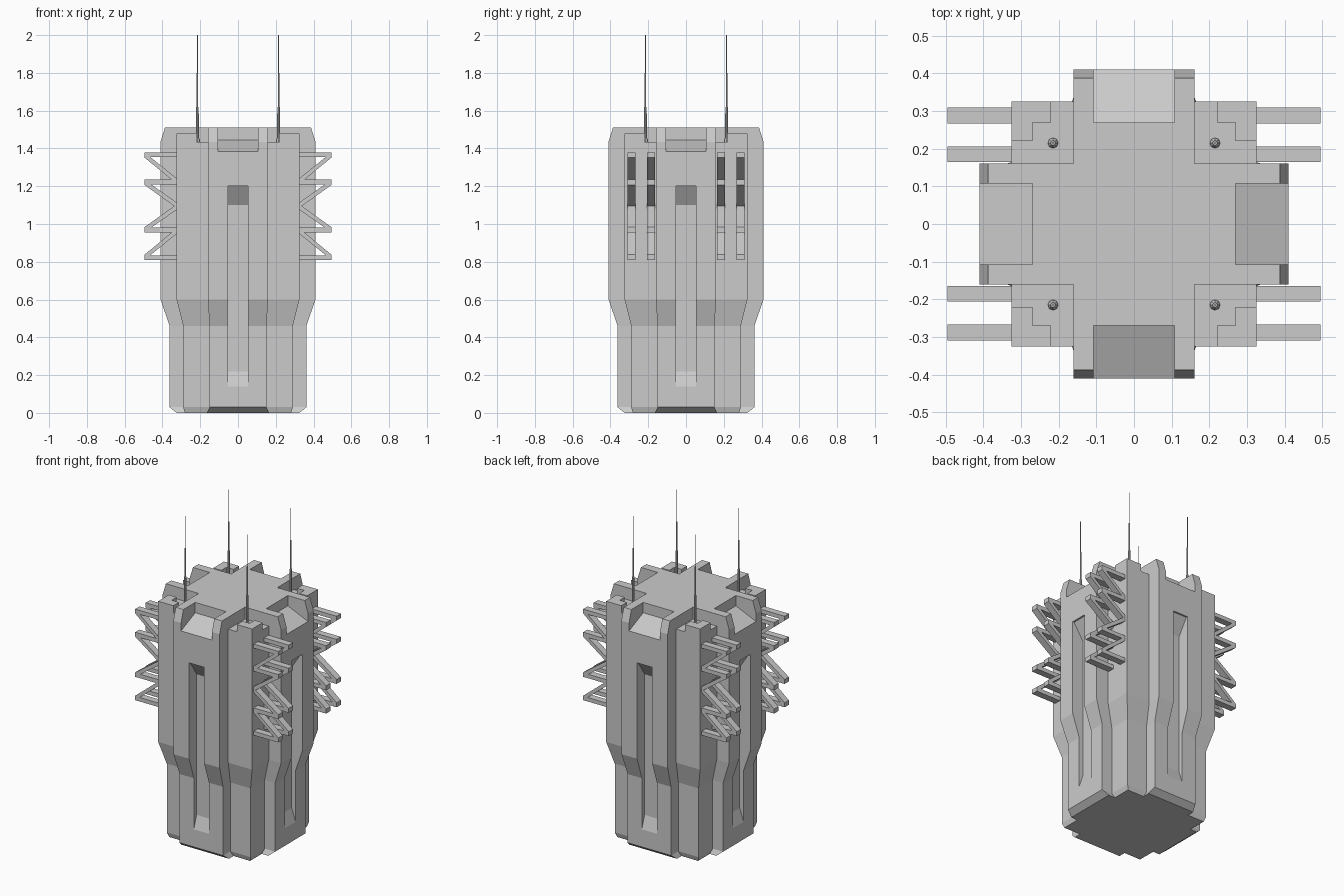
import bpy, bmesh, math
from mathutils import Matrix, Vector

if "Cube" in bpy.data.objects:
    bpy.data.objects.remove(bpy.data.objects["Cube"])


def to_object(name, bm):
    bmesh.ops.recalc_face_normals(bm, faces=bm.faces)
    me = bpy.data.meshes.new(name)
    bm.to_mesh(me)
    bm.free()
    ob = bpy.data.objects.new(name, me)
    bpy.context.collection.objects.link(ob)
    return ob


def loft(name, rings):
    """Skin a stack of equal-length point rings and cap both ends."""
    bm = bmesh.new()
    vs = [[bm.verts.new(p) for p in r] for r in rings]
    n = len(rings[0])
    for a, b in zip(vs, vs[1:]):
        for i in range(n):
            j = (i + 1) % n
            bm.faces.new((a[i], a[j], b[j], b[i]))
    bm.faces.new(vs[0][::-1])
    bm.faces.new(vs[-1])
    return to_object(name, bm)


def four_way(quarter, z):
    """Repeat a quarter outline around z."""
    return [Matrix.Rotation(k * math.pi / 2, 3, 'Z') @ Vector((x, y, z))
            for k in range(4) for x, y in quarter]


def plan(z, end, w, c):
    return four_way([(end, w), (c, w), (c, c), (w, c), (w, end)], z)


def cross(z, end, w):
    return four_way([(end, w), (w, w), (w, end)], z)


def prism_y(name, prof, y0, y1):
    """Extrude an x-z profile along y."""
    return loft(name, [[(x, y, z) for x, z in prof] for y in (y0, y1)])


def cut(targets, cutter):
    for ob in targets:
        m = ob.modifiers.new("cut", 'BOOLEAN')
        m.operation = 'DIFFERENCE'
        m.solver = 'EXACT'
        m.object = cutter
        bpy.context.view_layer.objects.active = ob
        bpy.ops.object.modifier_apply(modifier=m.name)
    bpy.data.objects.remove(cutter)


# Main body: cross-shaped tower, narrower below
body = loft("tower_body", [
    plan(0.00, 0.325, 0.165, 0.28),
    plan(0.03, 0.362, 0.150, 0.29),
    plan(0.46, 0.362, 0.150, 0.29),
    plan(0.60, 0.41, 0.16, 0.325),
    plan(1.435, 0.41, 0.16, 0.325)])

# Raised cross on top with chamfered ends
crown = loft("top_cross", [cross(1.435, 0.41, 0.16), cross(1.51, 0.387, 0.16)])

# Long slots and top notches on all four arms
slot = [(0.362, 0.14), (0.335, 0.22), (0.335, 1.10), (0.40, 1.20), (0.5, 1.20), (0.5, 0.14)]
notch = [(0.27, 1.6), (0.27, 1.445), (0.41, 1.385), (0.5, 1.346), (0.5, 1.6)]
for k in range(4):
    rot = Matrix.Rotation(k * math.pi / 2, 4, 'Z')
    for prof, hw, targets in ((slot, 0.052, [body]), (notch, 0.107, [body, crown])):
        c = prism_y("cutter", prof, -hw, hw)
        c.data.transform(rot)
        cut(targets, c)

# Stepped ledges on the four corners
ledge = [(0.22, 0.27), (0.27, 0.27), (0.27, 0.22), (0.325, 0.22), (0.325, 0.325), (0.22, 0.325)]
for k in range(4):
    ob = loft("corner_ledge", [[(x, y, z) for x, y in ledge] for z in (1.43, 1.48)])
    ob.data.transform(Matrix.Rotation(k * math.pi / 2, 4, 'Z'))

# Zigzag fins on the left and right sides
I, O, T = 0.32, 0.495, 0.025
strips = [((I, 1.367), (O, 1.367)), ((O, 1.367), (I, 1.222)), ((I, 1.222), (O, 1.222)),
          ((O, 1.222), (I, 1.095)), ((I, 1.095), (O, 0.968)), ((O, 0.968), (I, 0.968)),
          ((I, 0.968), (O, 0.822)), ((O, 0.822), (I, 0.822))]
for side in (1, -1):
    for yc in (-0.288, -0.185, 0.185, 0.288):
        for (x0, z0), (x1, z1) in strips:
            h = T / 2 if z0 == z1 else T * 0.62
            prof = [(side * x0, z0 - h), (side * x1, z1 - h),
                    (side * x1, z1 + h), (side * x0, z0 + h)]
            if z0 != z1:
                # keep diagonal tips inside the flat bars
                lo, hi = min(z0, z1) - T / 2, max(z0, z1) + T / 2
                prof = [(x, max(lo, min(hi, z))) for x, z in prof]
            prism_y("zigzag_fin", prof, yc - 0.021, yc + 0.021)

# Telescoping antennas
steps = [(1.43, 0.014), (1.445, 0.014), (1.455, 0.008), (1.62, 0.007), (1.62, 0.004),
         (1.80, 0.004), (1.80, 0.002), (2.0, 0.002)]
for sx in (1, -1):
    for sy in (1, -1):
        loft("antenna", [[(sx * 0.215 + r * math.cos(a * math.pi / 4),
                           sy * 0.215 + r * math.sin(a * math.pi / 4), z)
                          for a in range(8)] for z, r in steps])
